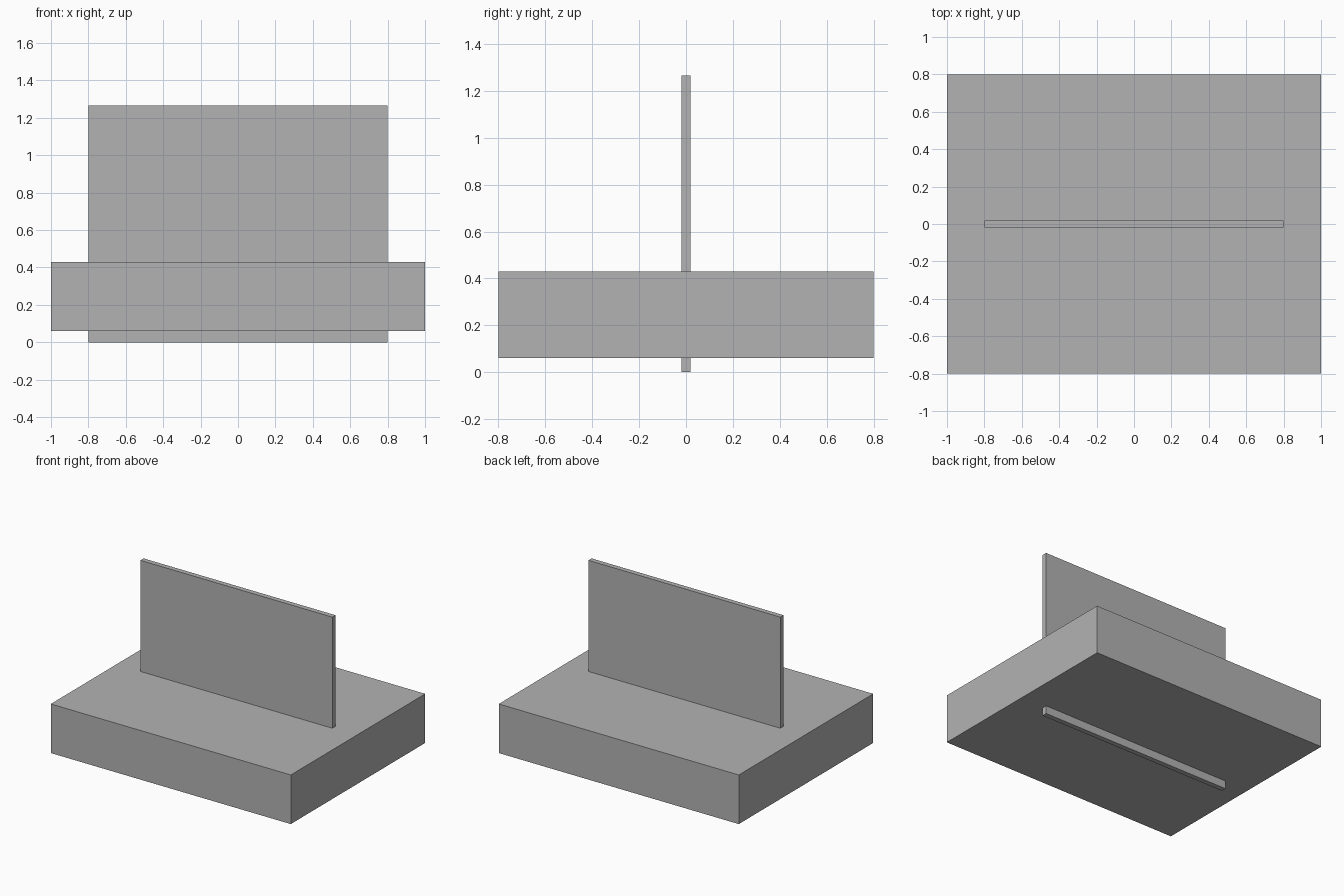
import bpy

if "Cube" in bpy.data.objects:
    bpy.data.objects.remove(bpy.data.objects["Cube"])

# Single flat grey for both parts
grey = bpy.data.materials.new("grey")
grey.diffuse_color = (0.45, 0.45, 0.45, 1.0)
grey.use_nodes = True
grey.node_tree.nodes["Principled BSDF"].inputs["Base Color"].default_value = grey.diffuse_color


def box(name, width, depth, bottom, top):
    """Box centred on x and y, spanning bottom to top in z."""
    bpy.ops.mesh.primitive_cube_add(size=1, location=(0, 0, (bottom + top) / 2))
    obj = bpy.context.object
    obj.name = name
    obj.scale = (width, depth, top - bottom)
    bpy.ops.object.transform_apply(location=False, rotation=False, scale=True)
    obj.data.materials.append(grey)
    return obj


# Thick block-shaped base
box("base", 2.0, 1.6, 0.06, 0.43)

# Thin upright panel passing through the base and out underneath
box("upright_panel", 1.6, 0.038, 0.0, 1.267)
